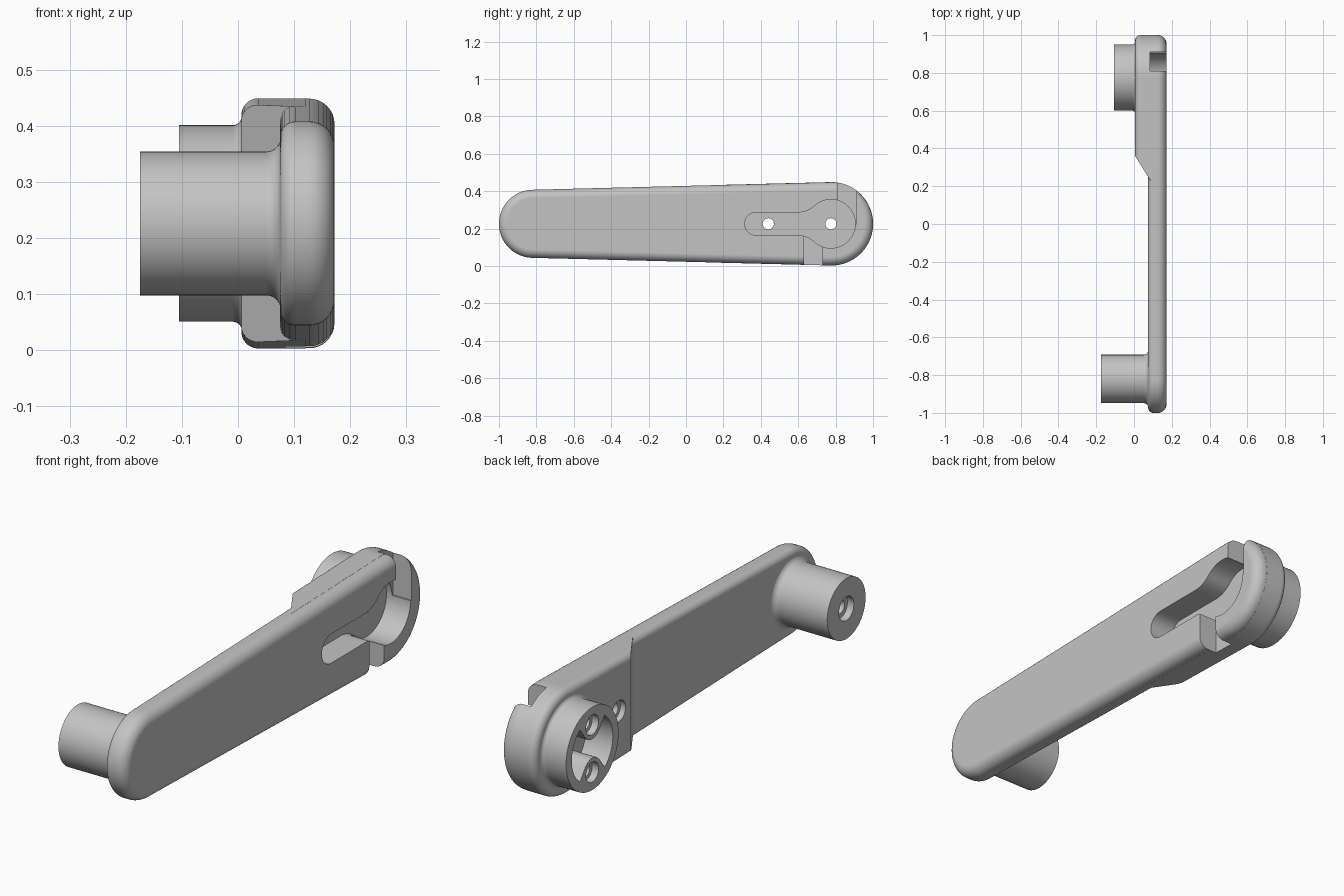
import bpy
import bmesh
from math import sin, cos, pi, acos, asin, atan2, sqrt, radians

cube = bpy.data.objects.get("Cube")
if cube:
    bpy.data.objects.remove(cube, do_unlink=True)

ZC = 0.226                 # height of the centre line
FRONT, BACK = -0.82, 0.775  # y of the two pivots

grey = bpy.data.materials.new("plain_grey")
grey.use_nodes = True
grey.diffuse_color = (0.55, 0.55, 0.55, 1)
grey.node_tree.nodes["Principled BSDF"].inputs["Base Color"].default_value = (0.55, 0.55, 0.55, 1)


def arc(cy, cz, r, a0, a1, n):
    """Points (y, z) along an arc."""
    return [(cy + r * cos(a0 + (a1 - a0) * i / n), cz + r * sin(a0 + (a1 - a0) * i / n))
            for i in range(n + 1)]


def loft(name, rings, clip=None):
    """Solid through (x, outline) rings, optionally clipped by a plane."""
    bm = bmesh.new()
    loops = [[bm.verts.new((x, y, z)) for y, z in pts] for x, pts in rings]
    for a, b in zip(loops, loops[1:]):
        for i in range(len(a)):
            j = (i + 1) % len(a)
            bm.faces.new((a[i], a[j], b[j], b[i]))
    bm.faces.new(loops[0])
    bm.faces.new(loops[-1])
    if clip:
        geom = bm.verts[:] + bm.edges[:] + bm.faces[:]
        bmesh.ops.bisect_plane(bm, geom=geom, plane_co=clip[0], plane_no=clip[1], clear_outer=True)
        bmesh.ops.holes_fill(bm, edges=[e for e in bm.edges if e.is_boundary])
    bmesh.ops.recalc_face_normals(bm, faces=bm.faces[:])
    mesh = bpy.data.meshes.new(name)
    bm.to_mesh(mesh)
    bm.free()
    mesh.materials.append(grey)
    obj = bpy.data.objects.new(name, mesh)
    bpy.context.collection.objects.link(obj)
    return obj


def lathe(name, y, z, profile, n=64):
    """Solid turned about an x-direction axis from (x, radius) pairs."""
    return loft(name, [(x, arc(y, z, r, 0, 2 * pi * (n - 1) / n, n - 1)) for x, r in profile])


def box(name, x, y, z):
    return loft(name, [(k, [(y[0], z[0]), (y[1], z[0]), (y[1], z[1]), (y[0], z[1])]) for k in x])


def combine(target, tool, operation):
    tool.hide_render = True
    mod = target.modifiers.new("combine", 'BOOLEAN')
    mod.operation, mod.solver, mod.object = operation, 'EXACT', tool
    bpy.context.view_layer.objects.active = target
    bpy.ops.object.modifier_apply(modifier=mod.name)
    bpy.data.objects.remove(tool, do_unlink=True)


def outline(inset):
    """Tapered bar outline with round ends."""
    rf, rb, yf, yb = 0.182, 0.2225, -0.818, 0.7775
    phi = acos((rf - rb) / (yb - yf))
    return (arc(yb, ZC, rb - inset, -phi, phi, 40)
            + arc(yf, ZC, rf - inset, phi, 2 * pi - phi, 40))


def rounded(x, r, side, grow=0.0):
    """Layers of a quarter-round edge, ending on the face at x."""
    steps = [i * pi / 16 for i in range(9)]
    return [(x - side * r * (1 - sin(a)), outline(r * (1 - cos(a)) - grow)) for a in steps]


def fillet(x, r, f):
    """Concave flare at a boss foot that meets the face at x."""
    return [(x - f + f * sin(a), r + f * (1 - cos(a))) for a in (i * pi / 16 for i in range(9))]


# Thin arm with rounded edges, and thick mounting head ending in a ramp
arm = loft("crank_arm", rounded(0.075, 0.027, -1)[::-1] + rounded(0.172, 0.045, 1))
head = loft("thick_head", rounded(0.006, 0.03, -1, 0.0005)[::-1] + [(0.12, outline(-0.0005))],
            clip=((0.006, 0.36, 0), (-0.12, -0.075, 0)))
combine(arm, head, 'UNION')

# Round bosses on the inner side
combine(arm, lathe("handle_boss", FRONT, ZC,
                   [(-0.175, 0.128)] + fillet(0.076, 0.128, 0.026) + [(0.11, 0.154)]), 'UNION')
combine(arm, lathe("hub_boss", BACK, ZC,
                   [(-0.105, 0.175)] + fillet(0.007, 0.175, 0.017) + [(0.04, 0.192)]), 'UNION')

# Keyhole pocket on the outer face
R, half, blend = 0.13, 0.061, 0.124
drop = sqrt((R + blend) ** 2 - (half + blend) ** 2)
ang = atan2(half + blend, -drop)
upper = arc(BACK - drop, ZC + half + blend, blend, ang - pi, -pi / 2, 10)
keyhole = (arc(BACK, ZC, R, -ang, ang, 48) + upper[1:]
           + arc(BACK - 0.4, ZC, half, pi / 2, 3 * pi / 2, 24)
           + [(y, 2 * ZC - z) for y, z in reversed(upper[1:])])
combine(arm, loft("keyhole_pocket", [(0.06, keyhole), (0.3, keyhole)]), 'DIFFERENCE')

# Channels from the pocket to the upper and lower edges
combine(arm, box("upper_channel", (0.085, 0.3), (0.81, 0.911), (ZC, 0.8)), 'DIFFERENCE')
combine(arm, box("lower_channel", (0.085, 0.3), (0.63, 0.73), (-0.4, ZC - 0.01)), 'DIFFERENCE')

# Hub cavity, narrowed around the two screw posts
cavity = []
post, off, wide = 0.06, 0.1, 0.137
lim = asin(post / off)
for side in (0, pi):
    cavity += arc(BACK, ZC, wide, side - pi / 2 + lim, side + pi / 2 - lim, 24)
    for i in range(17):
        t = -lim * 0.999 + 2 * lim * 0.999 * i / 16
        r = off * cos(t) - sqrt(post ** 2 - (off * sin(t)) ** 2)
        a = side + pi / 2 + t
        cavity.append((BACK + r * cos(a), ZC + r * sin(a)))
combine(arm, loft("hub_cavity", [(-0.3, cavity), (0.02, cavity)]), 'DIFFERENCE')

# Counterbored holes: y, z, start, bore radius, bore depth x, hole radius, hole end x
holes = [(BACK, ZC + off, -0.3, 0.042, -0.075, 0.026, 0.0),
         (BACK, ZC - off, -0.3, 0.042, -0.075, 0.026, 0.0),
         (FRONT, ZC, -0.3, 0.05, -0.145, 0.03, 0.05),
         (0.44, ZC, -0.3, 0.045, 0.03, 0.03, 0.3)]
for y, z, x0, r0, x1, r1, x2 in holes:
    combine(arm, lathe("screw_hole", y, z, [(x0, r0), (x1, r0), (x1, r1), (x2, r1)], 32), 'DIFFERENCE')
combine(arm, lathe("axle_hole", BACK, ZC, [(-0.3, 0.03), (0.3, 0.03)], 32), 'DIFFERENCE')

# Smooth shading with crisp machined edges
for o in bpy.context.selected_objects:
    o.select_set(False)
arm.select_set(True)
bpy.context.view_layer.objects.active = arm
bpy.ops.object.shade_smooth_by_angle(angle=radians(30))
weighted = arm.modifiers.new("even_faces", 'WEIGHTED_NORMAL')
weighted.keep_sharp = True
